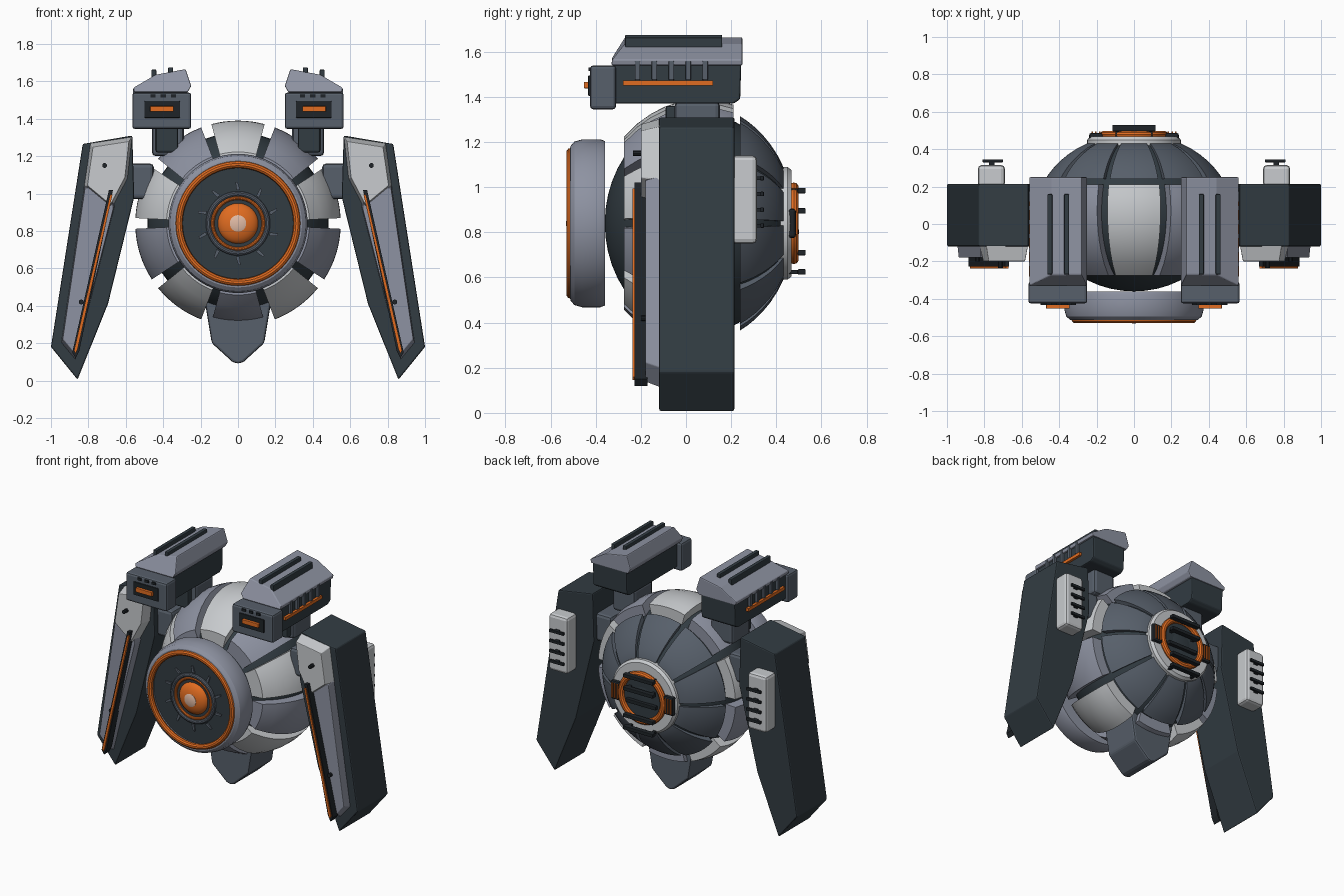
import bpy, bmesh, math
from mathutils import Vector

if "Cube" in bpy.data.objects:
    bpy.data.objects.remove(bpy.data.objects["Cube"])

CZ = 0.84  # height of the body axis


def material(name, rgb):
    m = bpy.data.materials.new(name)
    m.diffuse_color = (*rgb, 1)
    m.use_nodes = True
    m.node_tree.nodes["Principled BSDF"].inputs["Base Color"].default_value = m.diffuse_color
    return m


BLACK = material("black", (0.013, 0.017, 0.021))
DARK = material("dark_slate", (0.032, 0.045, 0.055))
SLATE = material("slate", (0.095, 0.115, 0.145))
GREY = material("blue_grey", (0.27, 0.29, 0.36))
LIGHT = material("light_grey", (0.58, 0.60, 0.62))
ORANGE = material("orange", (0.75, 0.15, 0.015))
PALE = material("pale_peach", (0.76, 0.50, 0.38))


def finish(name, bm, mat, bevel=0.0, smooth=False):
    bmesh.ops.remove_doubles(bm, verts=bm.verts, dist=1e-5)
    bmesh.ops.recalc_face_normals(bm, faces=bm.faces)
    me = bpy.data.meshes.new(name)
    bm.to_mesh(me)
    bm.free()
    me.materials.append(mat)
    ob = bpy.data.objects.new(name, me)
    bpy.context.collection.objects.link(ob)
    if smooth:
        me.shade_smooth()
        me.set_sharp_from_angle(angle=math.radians(32))
    if bevel:
        b = ob.modifiers.new("bevel", 'BEVEL')
        b.width, b.segments = bevel, 2
    return ob


def prism(name, pts, a, b, mat, axis='y', side=1, bevel=0.0, taper=1.0):
    """Extrude an outline from a to b; the outline at a is scaled by taper."""
    bm = bmesh.new()
    n = len(pts)
    cu, cv = sum(p[0] for p in pts) / n, sum(p[1] for p in pts) / n
    rings = []
    for d, k in ((a, taper), (b, 1.0)):
        ring = []
        for u, v in pts:
            u, v = cu + (u - cu) * k, cv + (v - cv) * k
            co = (side * u, d, v) if axis == 'y' else (side * d, u, v)
            ring.append(bm.verts.new(co))
        rings.append(ring)
    for ring in rings:
        bm.faces.new(ring)
    for i in range(n):
        j = (i + 1) % n
        bm.faces.new((rings[0][i], rings[0][j], rings[1][j], rings[1][i]))
    return finish(name, bm, mat, bevel)


def box(name, x, y, z, mat, side=1, bevel=0.0):
    pts = [(x[0], z[0]), (x[1], z[0]), (x[1], z[1]), (x[0], z[1])]
    return prism(name, pts, y[0], y[1], mat, 'y', side, bevel)


def lathe(name, prof, mat, a0=0.0, a1=360.0, steps=64):
    """Spin a closed (radius, y) outline about the body axis."""
    bm = bmesh.new()
    full = a1 - a0 >= 360
    rows = []
    for i in range(steps if full else steps + 1):
        t = math.radians(a0 + (a1 - a0) * i / steps)
        rows.append([bm.verts.new((r * math.cos(t), y, CZ + r * math.sin(t))) for r, y in prof])
    n = len(prof)
    for i in range(steps):
        p, q = rows[i], rows[(i + 1) % len(rows)]
        for k in range(n):
            m = (k + 1) % n
            if prof[k][0] > 1e-6 or prof[m][0] > 1e-6:
                bm.faces.new((p[k], p[m], q[m], q[k]))
    if not full:
        bm.faces.new(rows[0])
        bm.faces.new(rows[-1])
    return finish(name, bm, mat, 0, True)


def torus(name, r, y, t, mat):
    prof = [(r + t * math.cos(math.tau * k / 10), y + t * math.sin(math.tau * k / 10)) for k in range(10)]
    return lathe(name, prof, mat)


def arc(cy, ry, rr, y0, y1, n):
    ys = [y0 + (y1 - y0) * k / (n - 1) for k in range(n)]
    return [(rr * math.sqrt(max(0, 1 - ((y - cy) / ry) ** 2)), y) for y in ys]


# Spherical core and its ten armour segments, front and back
core = [(0.485 * math.sin(math.pi * k / 24), 0.06 - 0.42 * math.cos(math.pi * k / 24)) for k in range(25)]
core[0], core[-1] = (0, core[0][1]), (0, core[-1][1])
lathe("core", core, DARK)
front_out = arc(0.07, 0.48, 0.55, -0.275, 0.21, 9)
front_in = [(r - 0.09, y) for r, y in reversed(front_out)]
back_out = arc(0.03, 0.455, 0.535, 0.24, 0.44, 7)
back_in = [(r - 0.06, y) for r, y in reversed(back_out)]
for i in range(10):
    a = 36 * i
    lathe(f"front_shell_{i}", front_out + front_in, LIGHT if i % 2 == 0 else GREY, a + 3, a + 33, 8)
    lathe(f"back_shell_{i}", back_out + back_in, SLATE, a + 2.2, a + 33.8, 8)

# Eye drum
lathe("eye_drum", [(0, -0.36), (0.365, -0.36), (0.372, -0.38), (0.372, -0.46), (0.362, -0.495),
                   (0.342, -0.512), (0.32, -0.515), (0.30, -0.46), (0, -0.46)], GREY)
lathe("eye_disc", [(0, -0.45), (0.305, -0.45), (0.305, -0.485), (0, -0.485)], DARK)
torus("eye_outer_ring", 0.315, -0.511, 0.019, ORANGE)
torus("eye_hub_ring", 0.158, -0.488, 0.014, SLATE)
torus("eye_inner_ring", 0.136, -0.486, 0.010, ORANGE)
ball = [(0.11 * math.sin(math.pi * k / 20), -0.475 - 0.053 * math.cos(math.pi * k / 20)) for k in range(21)]
ball[0], ball[-1] = (0, ball[0][1]), (0, ball[-1][1])
lathe("eye_ball", ball, ORANGE)
lathe("eye_pupil", [(0, -0.531), (0.03, -0.530), (0.044, -0.525), (0.044, -0.52), (0, -0.52)], PALE)
for i in range(10):
    a = math.radians(36 * i + 18)
    d, t = Vector((math.cos(a), math.sin(a))), Vector((-math.sin(a), math.cos(a)))
    c = Vector((0, CZ))
    prism(f"eye_tick_{i}", [c + d * 0.178 - t * 0.012, c + d * 0.222 + t * 0.002,
                            c + d * 0.222 + t * 0.014, c + d * 0.178 + t * 0.008], -0.494, -0.48, SLATE)

# Rear vent
lathe("vent_plate", [(0, 0.41), (0.25, 0.41), (0.25, 0.45), (0.235, 0.468), (0, 0.468)], LIGHT)
lathe("vent_recess", [(0, 0.46), (0.15, 0.46), (0.15, 0.475), (0, 0.475)], DARK)
torus("vent_ring", 0.160, 0.478, 0.021, ORANGE)
for i, z in enumerate((0.625, 0.71, 0.80, 0.895, 0.985)):
    if i != 2:
        box(f"vent_bar_{i}", (-0.115, 0.115), (0.495, 0.53), (z - 0.012, z + 0.012), BLACK, 1, 0.004)
        for s in (-1, 1):
            box(f"vent_post_{i}", (0.08, 0.10), (0.45, 0.50), (z - 0.009, z + 0.009), BLACK, s)
box("vent_middle_bar", (-0.115, 0.115), (0.47, 0.5), (0.79, 0.815), BLACK, 1, 0.004)

# Keel below the body
prism("keel", [(-0.18, 0.44), (-0.14, 0.20), (-0.03, 0.10), (0, 0.09), (0.03, 0.10), (0.14, 0.20), (0.18, 0.44)],
      -0.09, 0.18, SLATE, bevel=0.012)

for s, tag in ((1, "right"), (-1, "left")):
    # Pod on the side of the rear vent
    box(f"{tag}_vent_pod", (0.165, 0.24), (0.45, 0.487), (0.775, 0.905), BLACK, s, 0.012)
    for k in range(3):
        x = 0.18 + 0.02 * k
        box(f"{tag}_pod_stripe_{k}", (x, x + 0.008), (0.48, 0.495), (0.79, 0.89), ORANGE, s)

    # Shoulder and arm
    box(f"{tag}_shoulder", (0.45, 0.60), (-0.08, 0.18), (0.97, 1.16), SLATE, s, 0.02)
    prism(f"{tag}_arm", [(0.565, 1.31), (0.83, 1.265), (1.0, 0.18), (0.858, 0.005), (0.695, 0.41), (0.555, 0.98)],
          -0.12, 0.215, DARK, side=s, bevel=0.008)
    prism(f"{tag}_arm_plate", [(0.67, 1.05), (0.82, 1.05), (0.945, 0.20), (0.87, 0.11), (0.66, 0.93)],
          -0.18, -0.11, GREY, side=s, bevel=0.004, taper=0.95)
    prism(f"{tag}_arm_head", [(0.565, 1.305), (0.79, 1.27), (0.825, 1.03), (0.68, 0.91), (0.59, 1.08)],
          -0.20, -0.11, LIGHT, side=s, bevel=0.004, taper=0.86)
    # Glowing strip with a dark frame
    prism(f"{tag}_strip_frame", [(0.668, 1.02), (0.69, 1.02), (0.886, 0.15), (0.868, 0.12), (0.848, 0.16)],
          -0.228, -0.17, BLACK, side=s)
    prism(f"{tag}_strip", [(0.671, 0.995), (0.684, 0.995), (0.877, 0.16), (0.867, 0.145), (0.857, 0.17)],
          -0.237, -0.226, ORANGE, side=s)
    for k, (x, z) in enumerate(((0.713, 1.15), (0.838, 0.42))):
        pts = [(x + 0.013 * math.cos(math.tau * j / 10), z + 0.013 * math.sin(math.tau * j / 10)) for j in range(10)]
        prism(f"{tag}_arm_stud_{k}", pts, -0.235 if k == 0 else -0.20, -0.15, BLACK, side=s)
    # Vent pad behind the arm
    box(f"{tag}_pad", (0.69, 0.835), (0.20, 0.315), (0.75, 1.14), LIGHT, s, 0.02)
    for k in range(4):
        z = 0.83 + 0.07 * k
        box(f"{tag}_pad_bar_{k}", (0.70, 0.81), (0.33, 0.345), (z - 0.010, z + 0.010), BLACK, s, 0.003)
        box(f"{tag}_pad_post_{k}", (0.745, 0.775), (0.30, 0.335), (z - 0.008, z + 0.008), BLACK, s)

    # Launcher neck and dark body
    box(f"{tag}_neck", (0.29, 0.46), (-0.05, 0.15), (1.20, 1.38), SLATE, s, 0.02)
    box(f"{tag}_neck_front", (0.32, 0.44), (-0.09, -0.04), (1.22, 1.36), DARK, s, 0.01)
    prism(f"{tag}_launcher", [(-0.32, 1.37), (0.21, 1.37), (0.24, 1.39), (0.245, 1.55), (-0.32, 1.55)],
          0.285, 0.545, DARK, 'x', s, 0.008)
    box(f"{tag}_launcher_strip", (0.54, 0.562), (-0.28, 0.12), (1.45, 1.472), ORANGE, s)
    for k in range(5):
        y = -0.215 + 0.075 * k
        box(f"{tag}_launcher_rib_{k}", (0.53, 0.562), (y - 0.012, y + 0.012), (1.475, 1.56), SLATE, s, 0.004)
    # Slanted cover: the nose is pulled down and narrowed
    cover = prism(f"{tag}_cover", [(0.27, 1.54), (0.555, 1.54), (0.56, 1.565), (0.44, 1.635), (0.28, 1.665), (0.25, 1.575)],
                  -0.33, 0.25, GREY, side=s, bevel=0.006)
    for v in cover.data.vertices:
        if v.co.z > 1.6:
            v.co.y += 0.06 if v.co.y < 0 else 0
    for k, (x, z) in enumerate(((0.36, 1.657), (0.45, 1.645))):
        box(f"{tag}_cover_rail_{k}", (x - 0.013, x + 0.013), (-0.27, 0.16), (z - 0.04, z + 0.018), DARK, s, 0.005)
    # Launcher face
    box(f"{tag}_muzzle", (0.25, 0.565), (-0.425, -0.31), (1.345, 1.54), SLATE, s, 0.014)
    box(f"{tag}_muzzle_panel", (0.31, 0.50), (-0.434, -0.42), (1.405, 1.495), BLACK, s, 0.004)
    box(f"{tag}_muzzle_light", (0.345, 0.47), (-0.452, -0.43), (1.438, 1.467), ORANGE, s, 0.003)
    for k in range(3):
        x = 0.345 + 0.055 * k
        box(f"{tag}_muzzle_stud_{k}", (x - 0.014, x + 0.014), (-0.433, -0.42), (1.514, 1.53), BLACK, s)
